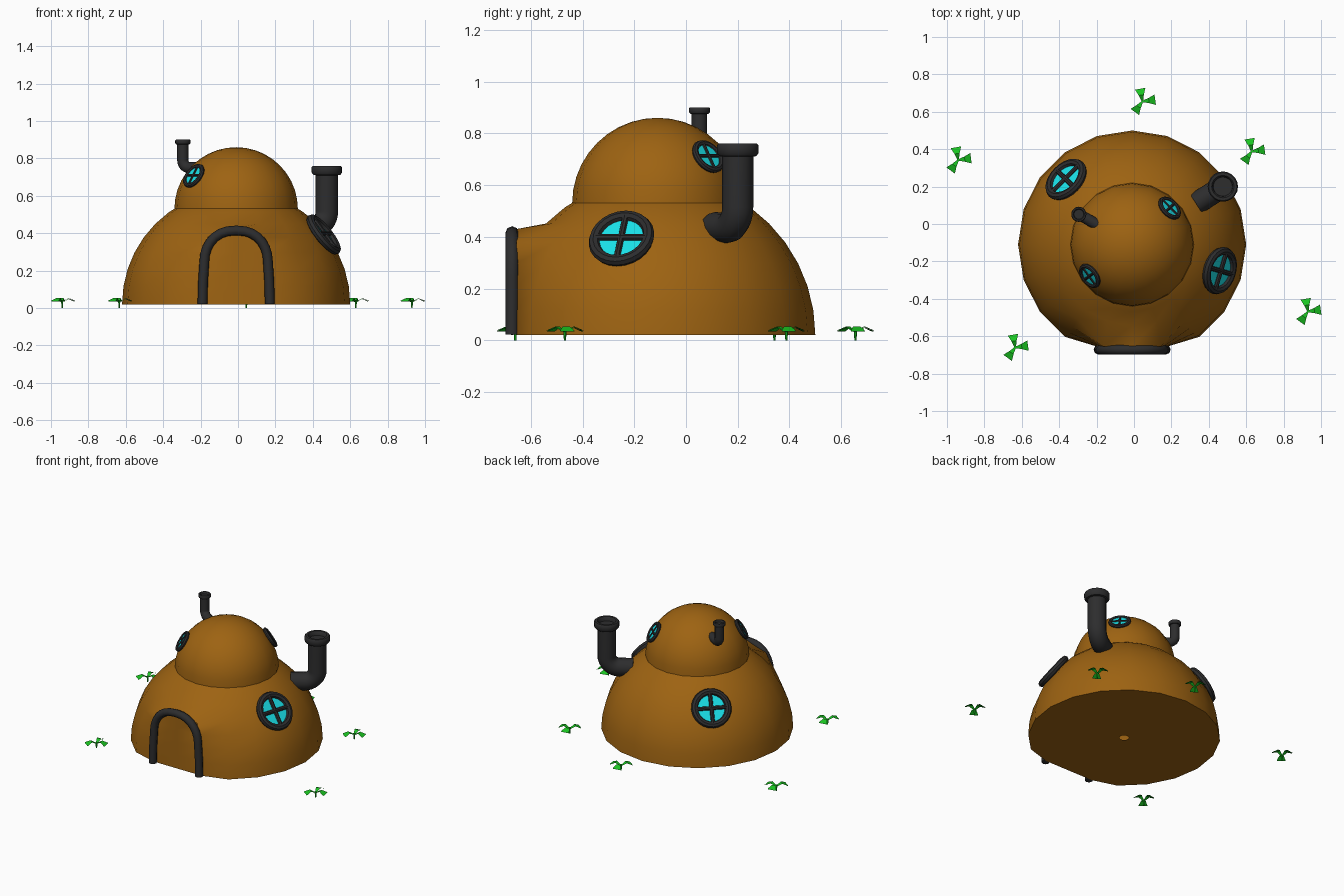
import bpy, bmesh
from math import sin, cos, pi, radians
from mathutils import Vector, Matrix

if "Cube" in bpy.data.objects:
    bpy.data.objects.remove(bpy.data.objects["Cube"])


def material(name, rgb):
    m = bpy.data.materials.new(name)
    m.use_nodes = True
    m.diffuse_color = (*rgb, 1)
    m.node_tree.nodes["Principled BSDF"].inputs["Base Color"].default_value = (*rgb, 1)
    return m


BROWN = material("clay brown", (0.34, 0.125, 0.006))
DARK = material("dark iron", (0.026, 0.026, 0.027))
GLASS = material("cyan glass", (0.01, 0.74, 0.8))
GREEN = material("leaf green", (0.01, 0.55, 0.015))

CX, CY, BASE = -0.01, -0.11, 0.02      # shared axis of both domes
BIG, SMALL, RIM = 0.61, 0.33, 0.53     # radii and height of the upper dome


def finish(name, bm, mat, smooth=True, recalc=True):
    if recalc:
        bmesh.ops.recalc_face_normals(bm, faces=bm.faces)
    mesh = bpy.data.meshes.new(name)
    bm.to_mesh(mesh)
    bm.free()
    mesh.materials.append(mat)
    ob = bpy.data.objects.new(name, mesh)
    bpy.context.collection.objects.link(ob)
    if smooth:
        bpy.ops.object.select_all(action="DESELECT")
        ob.select_set(True)
        bpy.context.view_layer.objects.active = ob
        bpy.ops.object.shade_smooth_by_angle(angle=radians(40))
    return ob


def lathe(profile, sides, centre=(0, 0, 0), closed=False):
    """Revolve (radius, height) points about the vertical axis."""
    bm = bmesh.new()
    rings = [[bm.verts.new((r * cos(2 * pi * i / sides), r * sin(2 * pi * i / sides), z))
              for i in range(sides)] for r, z in profile]
    pairs = list(zip(rings, rings[1:] + rings[:1])) if closed else list(zip(rings, rings[1:]))
    for a, b in pairs:
        for i in range(sides):
            j = (i + 1) % sides
            bm.faces.new((a[i], a[j], b[j], b[i]))
    bmesh.ops.remove_doubles(bm, verts=bm.verts, dist=1e-5)
    bmesh.ops.translate(bm, verts=bm.verts, vec=centre)
    return bm


def tube(name, points, radius, mat, sides_res=3):
    """Round pipe along a smooth path."""
    cu = bpy.data.curves.new(name, "CURVE")
    cu.dimensions = "3D"
    cu.bevel_depth = radius
    cu.bevel_resolution = sides_res
    cu.use_fill_caps = True
    sp = cu.splines.new("POLY")
    sp.points.add(len(points) - 1)
    for p, co in zip(sp.points, points):
        p.co = (*co, 1)
    ob = bpy.data.objects.new(name, cu)
    bpy.context.collection.objects.link(ob)
    bpy.ops.object.select_all(action="DESELECT")
    ob.select_set(True)
    bpy.context.view_layer.objects.active = ob
    bpy.ops.object.convert(target="MESH")
    ob = bpy.context.object
    ob.data.materials.clear()
    ob.data.materials.append(mat)
    bpy.ops.object.shade_smooth_by_angle(angle=radians(50))
    return ob


def dome_profile(r, steps=10):
    return [(r * cos(i * pi / 2 / steps), r * sin(i * pi / 2 / steps)) for i in range(steps + 1)]


# Lower dome, with its front pulled flat into a porch wall
bm = lathe([(0.03, 0)] + dome_profile(BIG), 20, (CX, CY, BASE))
for v in bm.verts:
    if abs(v.co.x - CX) < 0.2 and v.co.y < -0.4 and v.co.z < 0.4:
        v.co.y = -0.655
        if v.co.z > 0.35 and abs(v.co.x - CX) < 0.01:
            v.co.z = 0.43
finish("lower_dome", bm, BROWN)

# Upper dome
finish("upper_dome", lathe(dome_profile(SMALL), 20, (CX, CY, RIM)), BROWN)

# Door frame arch
leg, spring = 0.18, 0.25
arch = [(-leg, BASE + 0.002), (-leg + 0.003, 0.14)]
arch += [(-0.17 * abs(cos(a)) ** 0.85 * (1 if cos(a) > 0 else -1), spring + 0.165 * sin(a))
         for a in (i * pi / 14 for i in range(15))]
arch += [(leg - 0.003, 0.14), (leg, BASE + 0.002)]
tube("door_frame", [(CX + x, -0.672, z) for x, z in arch], 0.026, DARK, 2)


# Round windows with crossed bars
def window(name, centre, dome_r, direction, size):
    n = Vector(direction).normalized()
    place = Matrix.Translation(Vector(centre) + n * dome_r) @ n.to_track_quat("Z", "Y").to_matrix().to_4x4()
    tube_r = size * 0.17
    ring = [(size - tube_r + tube_r * cos(a), size * 0.04 + tube_r * sin(a))
            for a in (i * pi / 4 for i in range(8))]
    frame = lathe(ring, 24, closed=True)
    frame.transform(place)
    finish(name + "_frame", frame, DARK)

    pane = bmesh.new()
    bmesh.ops.create_cone(pane, cap_ends=True, segments=24, radius1=size * 0.85, radius2=size * 0.85,
                          depth=0.008, matrix=place @ Matrix.Translation((0, 0, 0.003)))
    finish(name + "_glass", pane, GLASS)

    bars = bmesh.new()
    for axis in "XY":
        bmesh.ops.create_cone(bars, cap_ends=True, segments=8, radius1=size * 0.1, radius2=size * 0.1,
                              depth=size * 1.75, matrix=place @ Matrix.Translation((0, 0, size * 0.09))
                              @ Matrix.Rotation(pi / 2, 4, axis))
    finish(name + "_bars", bars, DARK)


low, high = (CX, CY, BASE), (CX, CY, RIM)
window("left_window", low, BIG, (0.47, -0.14, 0.375), 0.13)
window("back_window", low, BIG, (-0.35, 0.345, 0.36), 0.13)
window("upper_back_window", high, SMALL, (0.20, 0.195, 0.18), 0.073)
window("upper_front_window", high, SMALL, (-0.23, -0.17, 0.18), 0.073)


# Chimneys: elbow pipe out of the wall plus a hollow collar
def chimney(name, x, y, top, low_z, r, reach):
    inward = Vector((CX - x, CY - y, 0)).normalized()
    bend = r * 1.35
    corner = Vector((x, y, low_z + bend))
    path = [Vector((x, y, top - r * 0.5))]
    path += [corner + inward * bend * (1 - cos(a)) - Vector((0, 0, bend * sin(a)))
             for a in (i * pi / 16 for i in range(9))]
    path.append(Vector((x, y, low_z)) + inward * reach)
    tube(name + "_pipe", path, r, DARK, 4)
    collar = [(r * 0.9, -0.85), (r * 1.2, -0.8), (r * 1.35, -0.6), (r * 1.35, -0.12), (r * 1.25, 0),
              (r * 1.0, 0), (r * 0.9, -0.12), (r * 0.85, -0.45), (0, -0.45)]
    collar = [(a, h * r) for a, h in collar]
    finish(name + "_collar", lathe(collar, 20, (x, y, top)), DARK)


chimney("large_chimney", 0.475, 0.2, 0.76, 0.435, 0.06, 0.17)
chimney("small_chimney", -0.295, 0.052, 0.9, 0.75, 0.03, 0.12)

# Three-leaved sprouts scattered around the house
LEAF = [(0.004, 0.005, 0.036), (0.035, 0.014, 0.053), (0.069, 0.028, 0.038)]   # reach, half width, height
SPOTS = [(0.045, 0.655), (0.63, 0.388), (0.93, -0.468), (-0.635, -0.66), (-0.94, 0.342)]
for k, (px, py) in enumerate(SPOTS, 1):
    bm = bmesh.new()
    for turn in (8, 100, 234):
        spin = Matrix.Rotation(radians(turn), 3, "Z")
        for thick in (0, -0.004):
            rows = [[bm.verts.new(spin @ Vector((d, s * w, z + thick))) for s in (-1, 1)] for d, w, z in LEAF]
            for a, b in zip(rows, rows[1:]):
                quad = (a[0], b[0], b[1], a[1])
                bm.faces.new(quad if thick == 0 else quad[::-1])
    bmesh.ops.create_cone(bm, cap_ends=True, segments=6, radius1=0.004, radius2=0.007, depth=0.04,
                          matrix=Matrix.Translation((0, 0, 0.02)))
    bmesh.ops.translate(bm, verts=bm.verts, vec=(px, py, 0))
    finish(f"sprout_{k}", bm, GREEN, smooth=False, recalc=False)
